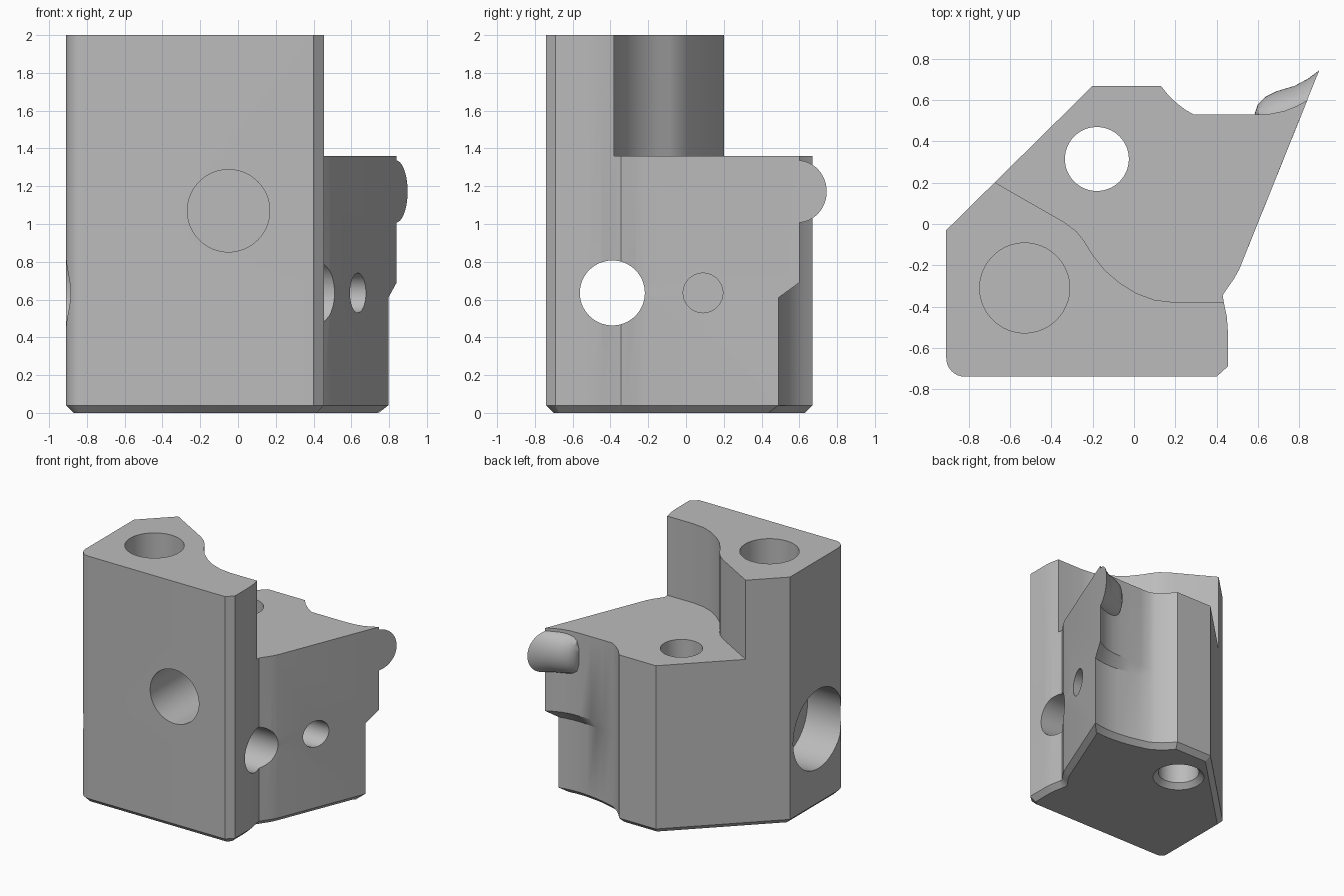
import bpy, bmesh, math
from mathutils import Vector, Matrix

cube = bpy.data.objects.get("Cube")
if cube:
    bpy.data.objects.remove(cube, do_unlink=True)

grey = bpy.data.materials.new("machined_grey")
grey.use_nodes = True
colour = (0.5, 0.5, 0.5, 1)
grey.diffuse_color = colour
grey.node_tree.nodes["Principled BSDF"].inputs["Base Color"].default_value = colour


def loft(name, loops):
    """Skin a stack of equal-length closed loops and cap both ends."""
    bm = bmesh.new()
    rings = [[bm.verts.new(p) for p in loop] for loop in loops]
    for a, b in zip(rings, rings[1:]):
        for i in range(len(a)):
            j = (i + 1) % len(a)
            bm.faces.new((a[i], a[j], b[j], b[i]))
    bm.faces.new(rings[0][::-1])
    bm.faces.new(rings[-1])
    bmesh.ops.recalc_face_normals(bm, faces=bm.faces)
    return finish(name, bm)


def finish(name, bm):
    mesh = bpy.data.meshes.new(name)
    bm.to_mesh(mesh)
    bm.free()
    mesh.materials.append(grey)
    ob = bpy.data.objects.new(name, mesh)
    bpy.context.collection.objects.link(ob)
    return ob


def drill(name, start, end, r1, r2=None):
    """Round cutter between two points."""
    start, end = Vector(start), Vector(end)
    axis = end - start
    bm = bmesh.new()
    turn = Vector((0, 0, 1)).rotation_difference(axis).to_matrix().to_4x4()
    bmesh.ops.create_cone(bm, cap_ends=True, segments=64, radius1=r1,
                          radius2=r1 if r2 is None else r2, depth=axis.length,
                          matrix=Matrix.Translation((start + end) / 2) @ turn)
    return finish(name, bm)


def inset(loop, d):
    """Offset a counter-clockwise outline inward with mitred corners."""
    out = []
    for i, p in enumerate(loop):
        p = Vector(p)
        e1 = (p - Vector(loop[i - 1])).normalized()
        e2 = (Vector(loop[(i + 1) % len(loop)]) - p).normalized()
        n1, n2 = Vector((-e1.y, e1.x)), Vector((-e2.y, e2.x))
        out.append(p + (n1 + n2) * d / (1 + n1.dot(n2)))
    return out


def at(loop, z):
    return [(p[0], p[1], z) for p in loop]


# Outline: rounded front corner, front, right flank, back scoop, left diagonal
corner = [(-0.82 - 0.09 * math.sin(a), -0.65 - 0.09 * math.cos(a))
          for a in [math.radians(90 - 11.25 * i) for i in range(9)]]
flank = [(0.4, -0.74), (0.455, -0.69), (0.455, -0.52), (0.45, -0.45), (0.435, -0.38),
         (0.43, -0.345), (0.45, -0.315), (0.485, -0.265), (0.51, -0.22)]
scoop_high = [(0.84, 0.6), (0.79, 0.572), (0.73, 0.548), (0.66, 0.534), (0.58, 0.53),
              (0.48, 0.53), (0.38, 0.53)]
scoop_low = [(0.796, 0.49), (0.74, 0.478), (0.68, 0.472), (0.62, 0.47), (0.55, 0.475),
             (0.46, 0.487), (0.38, 0.505)]
back = [(0.29, 0.53), (0.25, 0.553), (0.21, 0.583), (0.17, 0.62), (0.13, 0.67),
        (-0.2, 0.67), (-0.91, -0.03)]
low = corner + flank + scoop_low + back
high = corner + flank + scoop_high + back

body = loft("body", [at(inset(low, 0.04), 0), at(low, 0.04), at(low, 0.61),
                     at(high, 0.69), at(high, 2)])

# Step that leaves the tall column at the front
divider = [(-1.02, 0.4), (-0.34, 0.01), (-0.28, -0.035), (-0.24, -0.085), (-0.2, -0.15),
           (-0.14, -0.225), (-0.07, -0.285), (0.01, -0.335), (0.1, -0.368), (0.2, -0.38),
           (1.2, -0.38), (1.2, 1), (-1.02, 1)]
cutters = [
    loft("step_cutter", [at(divider, 1.36), at(divider, 2.1)]),
    drill("column_bore", (-0.53, -0.31, 1.3), (-0.53, -0.31, 2.1), 0.218),
    drill("front_bore", (-0.05, -0.25, 1.07), (-0.05, -0.9, 1.07), 0.218),
    drill("cross_bore", (-1, -0.39, 0.635), (1, -0.39, 0.635), 0.172),
    drill("cross_counterbore", (-1, -0.39, 0.635), (-0.59, -0.39, 0.635), 0.32),
    drill("flank_bore", (0.3, 0.09, 0.635), (1, 0.09, 0.635), 0.105),
    drill("vertical_bore", (-0.18, 0.315, -0.1), (-0.18, 0.315, 1.5), 0.155),
    drill("bottom_countersink", (-0.18, 0.315, -0.02), (-0.18, 0.315, 0.04), 0.215, 0.155),
]
bpy.context.view_layer.objects.active = body
for c in cutters:
    mod = body.modifiers.new(c.name, "BOOLEAN")
    mod.operation, mod.solver, mod.object = "DIFFERENCE", "EXACT", c
    bpy.ops.object.modifier_apply(modifier=mod.name)
    bpy.data.objects.remove(c, do_unlink=True)

# Rounded nose: half-oval sections as (base, tip, half height)
sections = [((0.59, 0.51), (0.585, 0.535), 0.09), ((0.605, 0.51), (0.6, 0.58), 0.13),
            ((0.64, 0.51), (0.635, 0.615), 0.153), ((0.69, 0.515), (0.69, 0.643), 0.163),
            ((0.76, 0.54), (0.78, 0.67), 0.165), ((0.80, 0.565), (0.845, 0.705), 0.165),
            ((0.835, 0.59), (0.898, 0.745), 0.165)]
loops = []
for base, tip, h in sections:
    base, tip = Vector(base), Vector(tip)
    loop = []
    for i in range(25):
        t = math.radians(-90 + 7.5 * i)
        p = base.lerp(tip, math.cos(t))
        loop.append((p.x, p.y, 1.172 + h * math.sin(t)))
    loops.append(loop)
nose = loft("nose", loops)

bpy.ops.object.select_all(action="DESELECT")
for ob in (body, nose):
    ob.select_set(True)
bpy.ops.object.shade_smooth_by_angle(angle=math.radians(30))
